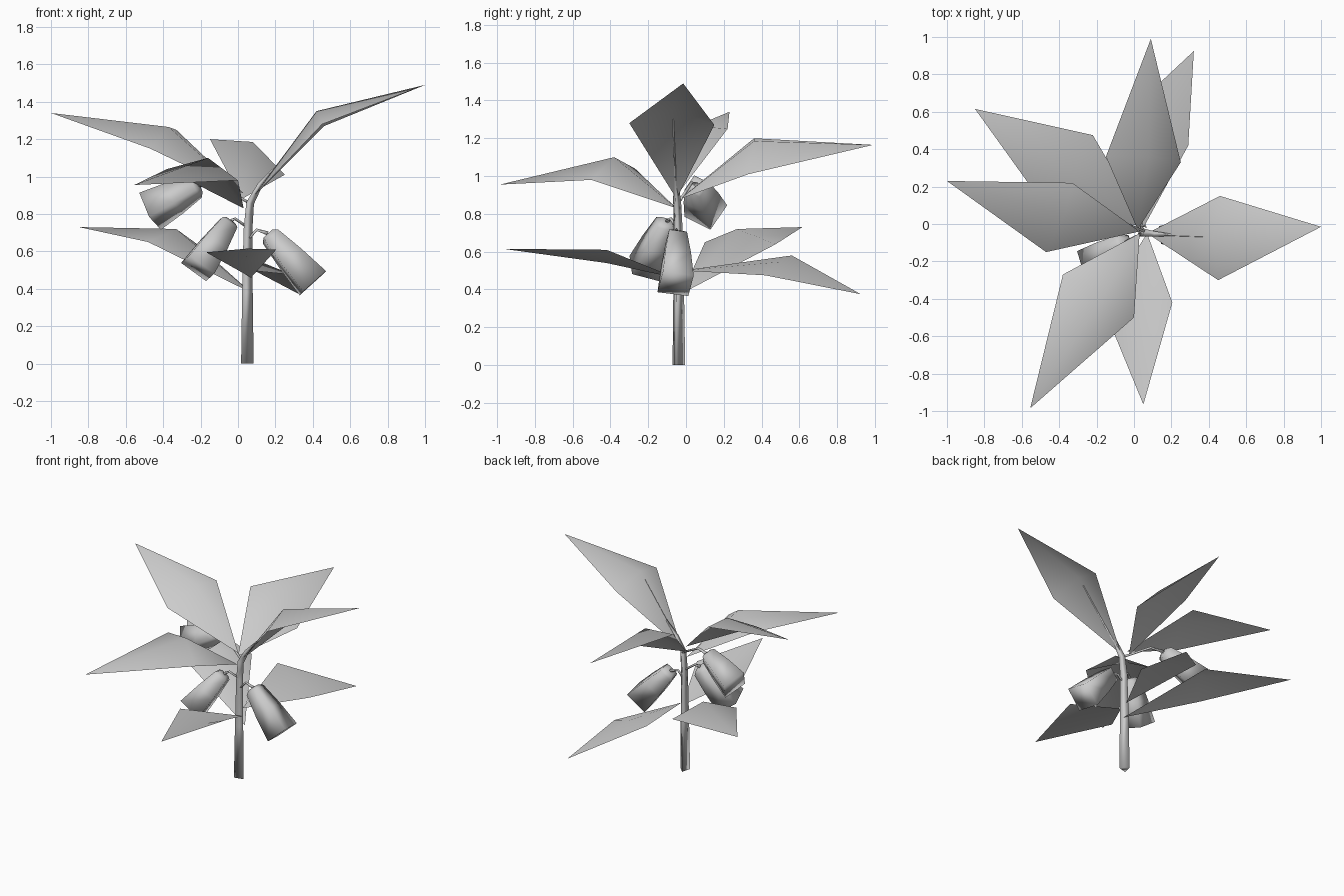
import bpy
import bmesh
import math
from mathutils import Vector

cube = bpy.data.objects.get("Cube")
if cube:
    bpy.data.objects.remove(cube, do_unlink=True)

grey = bpy.data.materials.new("plain_grey")
grey.use_nodes = True
grey.diffuse_color = (0.6, 0.6, 0.6, 1)
grey.node_tree.nodes["Principled BSDF"].inputs["Base Color"].default_value = (0.6, 0.6, 0.6, 1)


def finish(name, bm):
    mesh = bpy.data.meshes.new(name)
    bm.to_mesh(mesh)
    bm.free()
    mesh.materials.append(grey)
    for face in mesh.polygons:
        face.use_smooth = True
    obj = bpy.data.objects.new(name, mesh)
    bpy.context.collection.objects.link(obj)


def tube(name, path, radii, sides, turn=0):
    """Loft rings of given radii along a path, turned about it by some degrees."""
    bm = bmesh.new()
    pts = [Vector(p) for p in path]
    angles = [math.radians(turn) + math.tau * k / sides for k in range(sides)]
    rings = []
    for i, p in enumerate(pts):
        axis = (pts[min(i + 1, len(pts) - 1)] - pts[max(i - 1, 0)]).normalized()
        u = axis.cross(Vector((0, 1, 0))).normalized()
        v = axis.cross(u)
        rings.append([bm.verts.new(p + radii[i] * (u * math.cos(a) + v * math.sin(a)))
                      for a in angles])
    for a, b in zip(rings, rings[1:]):
        for k in range(sides):
            n = (k + 1) % sides
            bm.faces.new((a[k], a[n], b[n], b[k]))
    bm.faces.new(rings[0][::-1])
    bm.faces.new(rings[-1])
    bmesh.ops.recalc_face_normals(bm, faces=bm.faces)
    finish(name, bm)


def leaf(name, base, left, tip, right, mid):
    """Diamond folded about its middle."""
    bm = bmesh.new()
    b, l, t, r, m = [bm.verts.new(p) for p in (base, left, tip, right, mid)]
    for tri in ((b, m, l), (l, m, t), (t, m, r), (r, m, b)):
        bm.faces.new(tri)
    bmesh.ops.recalc_face_normals(bm, faces=bm.faces)
    if sum(f.normal.z for f in bm.faces) < 0:
        bmesh.ops.reverse_faces(bm, faces=bm.faces)
    finish(name, bm)


def fruit(name, top, bottom, turn):
    """Four-sided bell, narrow at the stalk and flat at the mouth."""
    top, bottom = Vector(top), Vector(bottom)
    profile = ((0, 0.04), (0.06, 0.068), (0.5, 0.096), (1, 0.117))
    tube(name, [top.lerp(bottom, t) for t, r in profile], [r for t, r in profile], 4, turn)


# Three-sided main stem, bending into the midrib of the highest leaf
tube("stem",
     [(0.045, -0.043, 0), (0.046, -0.043, 0.38), (0.05, -0.045, 0.72),
      (0.062, -0.05, 0.86), (0.115, -0.055, 0.955), (0.21, -0.06, 1.06),
      (0.385, -0.068, 1.3)],
     [0.04, 0.034, 0.028, 0.025, 0.017, 0.006, 0.003], 3, 45)

# Upper leaves
leaf("top_leaf", (0.07, -0.05, 0.88), (0.46, 0.15, 1.27), (1.0, -0.015, 1.49),
     (0.45, -0.3, 1.28), (0.42, -0.07, 1.35))
leaf("back_leaf", (0.02, -0.03, 0.88), (-0.15, 0.36, 1.2), (0.09, 0.99, 1.165),
     (0.25, 0.33, 1.01), (0.08, 0.36, 1.185))
leaf("right_leaf", (0.03, -0.04, 0.91), (-0.47, -0.15, 1.15), (-1.0, 0.23, 1.34),
     (-0.33, 0.22, 1.25), (-0.37, 0.05, 1.265))
leaf("front_leaf", (0.03, -0.05, 0.83), (-0.38, -0.27, 1.04), (-0.555, -0.985, 0.955),
     (0.0, -0.5, 0.98), (-0.16, -0.38, 1.1))

# Lower leaves
leaf("lower_right_leaf", (0.07, -0.02, 0.38), (-0.48, 0.1, 0.65), (-0.85, 0.615, 0.73),
     (-0.22, 0.475, 0.64), (-0.33, 0.27, 0.72))
leaf("lower_front_leaf", (0.07, -0.05, 0.46), (-0.17, -0.43, 0.595), (0.05, -0.965, 0.615),
     (0.205, -0.42, 0.61), (0.04, -0.42, 0.54))
leaf("lower_back_leaf", (0.05, -0.02, 0.5), (-0.07, 0.56, 0.58), (0.32, 0.925, 0.375),
     (0.29, 0.42, 0.475), (0.12, 0.49, 0.545))

# Hanging fruits with their bent stalks: top, mouth, turn, stalk path
hanging = {
    "left": ((0.16, -0.05, 0.695), (0.4, -0.055, 0.43), 35,
             [(0.05, -0.05, 0.66), (0.1, -0.05, 0.715)]),
    "front": ((-0.045, -0.1, 0.76), (-0.215, -0.215, 0.51), 40,
              [(0.05, -0.05, 0.73), (-0.015, -0.08, 0.775)]),
    "right": ((-0.21, 0.055, 0.955), (-0.47, 0.105, 0.815), -12,
              [(0.06, -0.04, 0.86), (-0.12, 0.03, 0.965)]),
}
for side, (top, bottom, turn, bend) in hanging.items():
    fruit(side + "_fruit", top, bottom, turn)
    tube(side + "_stalk", bend + [top], [0.008, 0.008, 0.012], 5)
